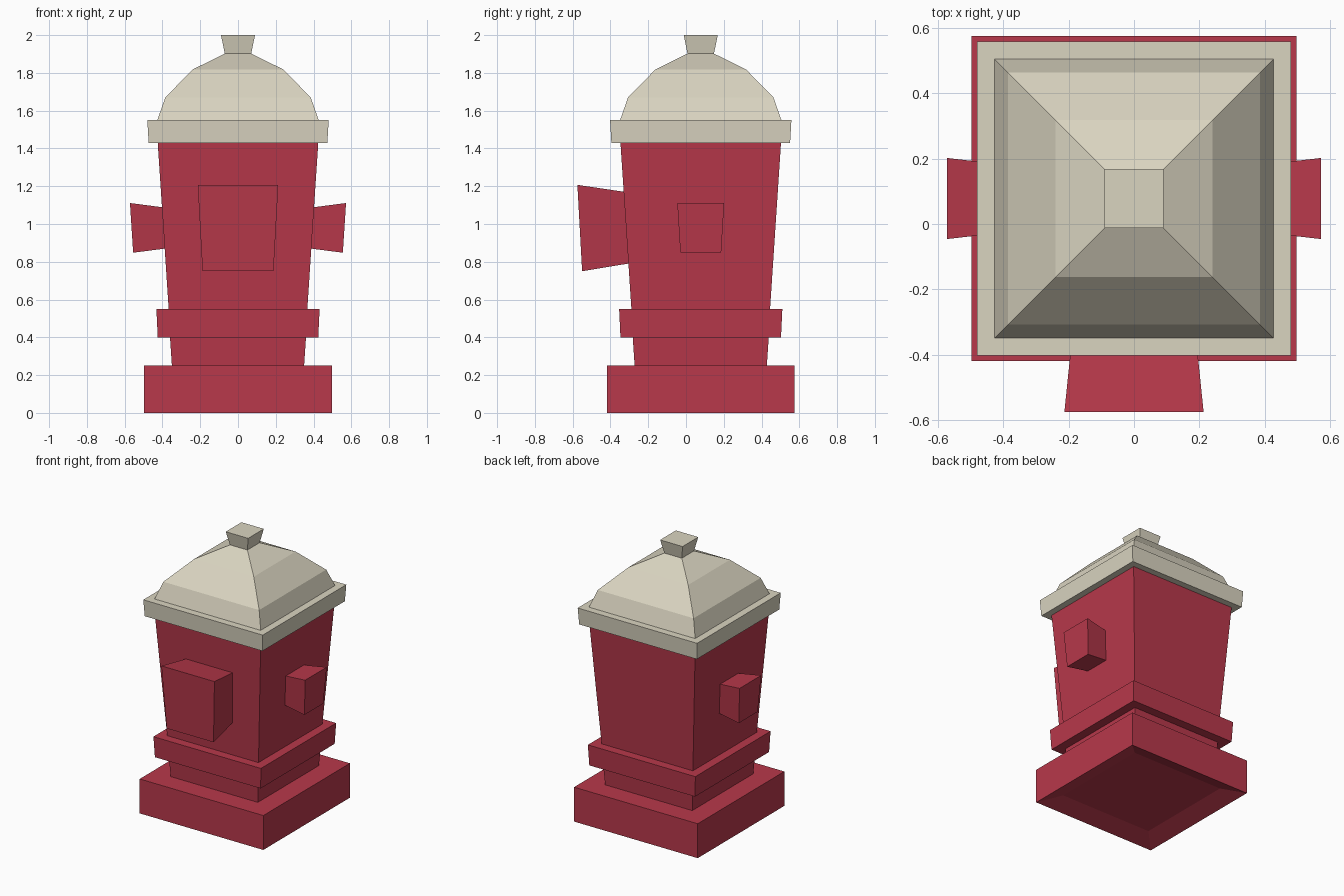
import bpy, bmesh

if "Cube" in bpy.data.objects:
    bpy.data.objects.remove(bpy.data.objects["Cube"])

CY = 0.078  # y of the hydrant's vertical axis


def material(name, rgb):
    m = bpy.data.materials.new(name)
    m.diffuse_color = (*rgb, 1)
    m.use_nodes = True
    m.node_tree.nodes["Principled BSDF"].inputs["Base Color"].default_value = m.diffuse_color
    return m


red = material("red_paint", (0.48, 0.04, 0.07))
cream = material("cream_paint", (0.70, 0.66, 0.53))


def loft(name, rings, mat):
    """Skin a list of four-cornered rings and cap both ends."""
    bm = bmesh.new()
    loops = [[bm.verts.new(p) for p in ring] for ring in rings]
    for a, b in zip(loops, loops[1:]):
        for i in range(4):
            j = (i + 1) % 4
            bm.faces.new((a[i], a[j], b[j], b[i]))
    bm.faces.new(loops[0][::-1])
    bm.faces.new(loops[-1])
    bmesh.ops.recalc_face_normals(bm, faces=bm.faces)
    me = bpy.data.meshes.new(name)
    bm.to_mesh(me)
    bm.free()
    me.materials.append(mat)
    ob = bpy.data.objects.new(name, me)
    bpy.context.collection.objects.link(ob)
    return ob


def square_stack(name, profile, mat):
    """Square-section tower from (half width, height) pairs."""
    corners = ((-1, -1), (1, -1), (1, 1), (-1, 1))
    return loft(name, [[(sx * r, CY + sy * r, z) for sx, sy in corners]
                       for r, z in profile], mat)


def outlet(name, inner, outer, place):
    """Flared outlet; each end is (bottom, top) of (reach, half width, z)."""
    rings = []
    for (rb, wb, zb), (rt, wt, zt) in (inner, outer):
        rings.append([place(rb, -wb, zb), place(rb, wb, zb),
                      place(rt, wt, zt), place(rt, -wt, zt)])
    return loft(name, rings, red)


# Base, flange and tapered barrel, with a shallow recess underneath
square_stack("barrel", [
    (0.37, 0.045), (0.497, 0), (0.497, 0.25), (0.35, 0.25), (0.36, 0.40),
    (0.425, 0.40), (0.432, 0.55), (0.367, 0.55), (0.425, 1.43)], red)

# Rim, faceted dome and top nut
square_stack("cap", [
    (0.42, 1.43), (0.473, 1.43), (0.48, 1.55), (0.427, 1.55), (0.385, 1.67),
    (0.24, 1.818), (0.07, 1.902), (0.09, 2.0)], cream)

# Large front outlet
outlet("front_outlet",
       ((0.29, 0.167, 0.793), (0.31, 0.186, 1.168)),
       ((0.55, 0.188, 0.75), (0.575, 0.213, 1.207)),
       lambda r, w, z: (w, -r, z))

# Small outlets on both sides
for side, name in ((-1, "left_outlet"), (1, "right_outlet")):
    outlet(name,
           ((0.37, 0.093, 0.872), (0.38, 0.102, 1.086)),
           ((0.555, 0.108, 0.848), (0.572, 0.124, 1.111)),
           lambda r, w, z, s=side: (s * r, CY + w, z))
